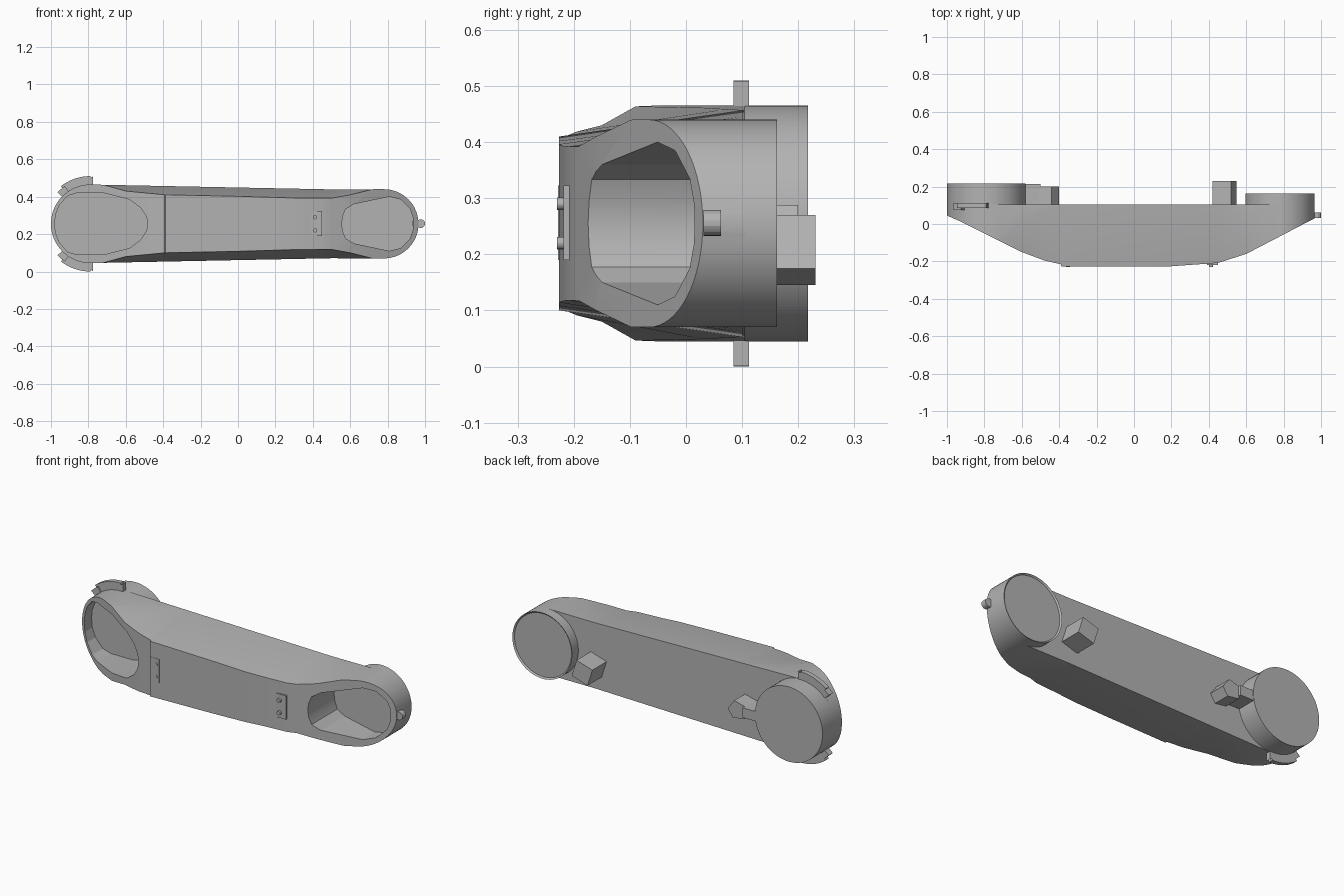
import bpy, bmesh, math
from mathutils import Vector

cube = bpy.data.objects.get("Cube")
if cube:
    bpy.data.objects.remove(cube, do_unlink=True)

# One plain grey for the whole casting
grey = bpy.data.materials.new("casting_grey")
grey.use_nodes = True
colour = (0.45, 0.45, 0.45, 1)
grey.diffuse_color = colour
grey.node_tree.nodes["Principled BSDF"].inputs["Base Color"].default_value = colour

ZC = 0.255                       # height of the centre line
LEFT_X, LEFT_R = -0.79, 0.21     # large joint
RIGHT_X, RIGHT_R = 0.78, 0.185   # small joint
BACK = 0.105


def finish(name, bm, smooth=True):
    bmesh.ops.recalc_face_normals(bm, faces=bm.faces)
    mesh = bpy.data.meshes.new(name)
    bm.to_mesh(mesh)
    bm.free()
    obj = bpy.data.objects.new(name, mesh)
    bpy.context.collection.objects.link(obj)
    mesh.materials.append(grey)
    bpy.ops.object.select_all(action='DESELECT')
    obj.select_set(True)
    bpy.context.view_layer.objects.active = obj
    if smooth:
        bpy.ops.object.shade_smooth_by_angle(angle=math.radians(15))
    return obj


def prism(name, outline, y0, y1, recess=0.0):
    """Extrude an x-z outline along y, optionally with a shallow back recess."""
    bm = bmesh.new()
    face = bm.faces.new([bm.verts.new((x, y0, z)) for x, z in outline])
    out = bmesh.ops.extrude_face_region(bm, geom=[face])["geom"]
    verts = [g for g in out if isinstance(g, bmesh.types.BMVert)]
    cap = [g for g in out if isinstance(g, bmesh.types.BMFace)]
    bmesh.ops.translate(bm, verts=verts, vec=(0, y1 - y0, 0))
    if recess:
        bmesh.ops.recalc_face_normals(bm, faces=bm.faces)
        bmesh.ops.inset_region(bm, faces=cap, thickness=0.008, depth=-recess)
    return finish(name, bm)


def circle(cx, cz, r, n=64):
    return [(cx + r * math.cos(i * math.tau / n), cz + r * math.sin(i * math.tau / n))
            for i in range(n)]


def rect(x0, x1, z0, z1):
    return [(x0, z0), (x1, z0), (x1, z1), (x0, z1)]


def lerp_keys(keys, x):
    if x <= keys[0][0]:
        return keys[0][1]
    for (xa, a), (xb, b) in zip(keys, keys[1:]):
        if x <= xb:
            return a + (b - a) * (x - xa) / (xb - xa)
    return keys[-1][1]


# Arm body: sections lofted along x
front_y = [(-1, 0.045), (-0.92, 0.01), (-0.6, -0.15), (-0.48, -0.195), (-0.392, -0.215),
           (-0.388, -0.226), (0.2, -0.226), (0.45, -0.208), (0.6, -0.16), (0.965, 0.03)]
front_half = [(-0.72, 0.21), (-0.6, 0.175), (-0.39, 0.155), (0, 0.147),
              (0.3, 0.138), (0.5, 0.137), (0.6, 0.155), (0.72, 0.186)]
fold_y = [(-0.72, -0.08), (-0.6, 0.03), (-0.4, 0.1), (0.5, 0.1), (0.72, -0.08)]
back_half = [(LEFT_X, LEFT_R), (0.5, 0.184), (RIGHT_X, RIGHT_R)]


def half_height(x):
    if x < LEFT_X:
        return math.sqrt(max(LEFT_R ** 2 - (x - LEFT_X) ** 2, 0.0002))
    if x > RIGHT_X:
        return math.sqrt(max(RIGHT_R ** 2 - (x - RIGHT_X) ** 2, 0.0002))
    return lerp_keys(back_half, x)


stations = [k[0] for k in front_y + front_half + fold_y if LEFT_X < k[0] < RIGHT_X]
for i in range(17):
    a = i / 16 * math.pi / 2
    stations += [LEFT_X - LEFT_R * math.cos(a), RIGHT_X + RIGHT_R * math.cos(a)]
stations = sorted({round(x, 4) for x in stations})

bm = bmesh.new()
rings = []
for x in stations:
    yf, hb = lerp_keys(front_y, x), half_height(x)
    hf = min(hb, lerp_keys(front_half, x)) if -0.72 < x < 0.72 else hb
    ym = max(lerp_keys(fold_y, x), yf + 0.01)
    half = [(yf, hf), (ym, hb), (BACK, hb)]
    section = half + [(y, -h) for y, h in reversed(half)]
    rings.append([bm.verts.new((x, y, ZC + h)) for y, h in section])
for a, b in zip(rings, rings[1:]):
    for i in range(6):
        j = (i + 1) % 6
        bm.faces.new((a[i], a[j], b[j], b[i]))
bm.faces.new(rings[0])
bm.faces.new(rings[-1])
body = finish("arm_body", bm, smooth=False)

# Joint pockets cut through the sloping front faces
left_half = [(-0.98, 0), (-0.975, 0.05), (-0.955, 0.1), (-0.91, 0.15), (-0.86, 0.165),
             (-0.72, 0.165), (-0.58, 0.13), (-0.52, 0.085), (-0.49, 0.04), (-0.483, 0)]
right_half = [(0.555, 0), (0.56, 0.04), (0.575, 0.078), (0.62, 0.105), (0.81, 0.145),
              (0.87, 0.13), (0.92, 0.08), (0.935, 0.035), (0.937, 0)]
for half, floor in ((left_half, 0.1), (right_half, 0.06)):
    outline = ([(x, ZC + h) for x, h in half]
               + [(x, ZC - h) for x, h in reversed(half[1:-1])])
    cutter = prism("pocket_cutter", outline, -0.5, floor)
    cutter.hide_render = True
    bpy.context.view_layer.objects.active = body
    mod = body.modifiers.new("pocket", 'BOOLEAN')
    mod.operation, mod.solver, mod.object = 'DIFFERENCE', 'EXACT', cutter
    bpy.ops.object.modifier_apply(modifier=mod.name)
    bpy.data.objects.remove(cutter, do_unlink=True)
bpy.ops.object.select_all(action='DESELECT')
body.select_set(True)
bpy.context.view_layer.objects.active = body
bpy.ops.object.shade_smooth_by_angle(angle=math.radians(15))

# Round joint flanges on the back
prism("large_joint_flange", circle(LEFT_X, ZC, LEFT_R), 0.102, 0.217)
prism("small_joint_flange", circle(RIGHT_X, ZC, RIGHT_R), 0.102, 0.162, recess=0.008)

# Stop blocks on the back
prism("small_joint_stop", [(0.45, 0.145), (0.548, 0.175), (0.518, 0.27), (0.42, 0.24)],
      0.1, 0.231)
prism("large_joint_stop", [(-0.5, 0.2), (-0.43, 0.19), (-0.4, 0.235), (-0.44, 0.288),
                           (-0.51, 0.27)], 0.1, 0.2)
prism("large_joint_stop_neck", rect(-0.62, -0.5, 0.215, 0.27), 0.1, 0.215)

# Curved guard lugs above and below the large joint
for side, label in ((1, "upper"), (-1, "lower")):
    def arc(r, a0, a1, n=12):
        angles = [math.radians(a0 + (a1 - a0) * i / n) for i in range(n + 1)]
        return [(LEFT_X + r * math.cos(a), ZC + side * r * math.sin(a)) for a in angles]
    tip = [(-0.775, ZC + side * 0.254), (-0.775, ZC + side * 0.205)]
    prism(label + "_guard_lug", arc(0.255, 90, 128) + arc(0.205, 128, 90) + tip,
          0.085, 0.112)
    prism(label + "_guard_foot", arc(0.243, 124, 136, 3) + arc(0.205, 136, 124, 3),
          0.076, 0.112)

# Index pin on the small joint
prism("index_pin", circle(0.977, 0.256, 0.023, 24), 0.031, 0.062)
prism("index_pin_stem", rect(0.93, 0.975, 0.245, 0.267), 0.034, 0.06)

# Small screwed plates on the front
for name, x0, x1, y, sx in (("left_end", 0.39, 0.45, -0.218, 0.412),
                            ("right_end", -0.388, -0.33, -0.228, -0.352)):
    prism(name + "_plate", rect(x0, x1, 0.19, 0.323), y, y + 0.012)
    for z in (0.22, 0.29):
        prism(name + "_screw", circle(sx, z, 0.011, 16), -0.23, -0.215)
